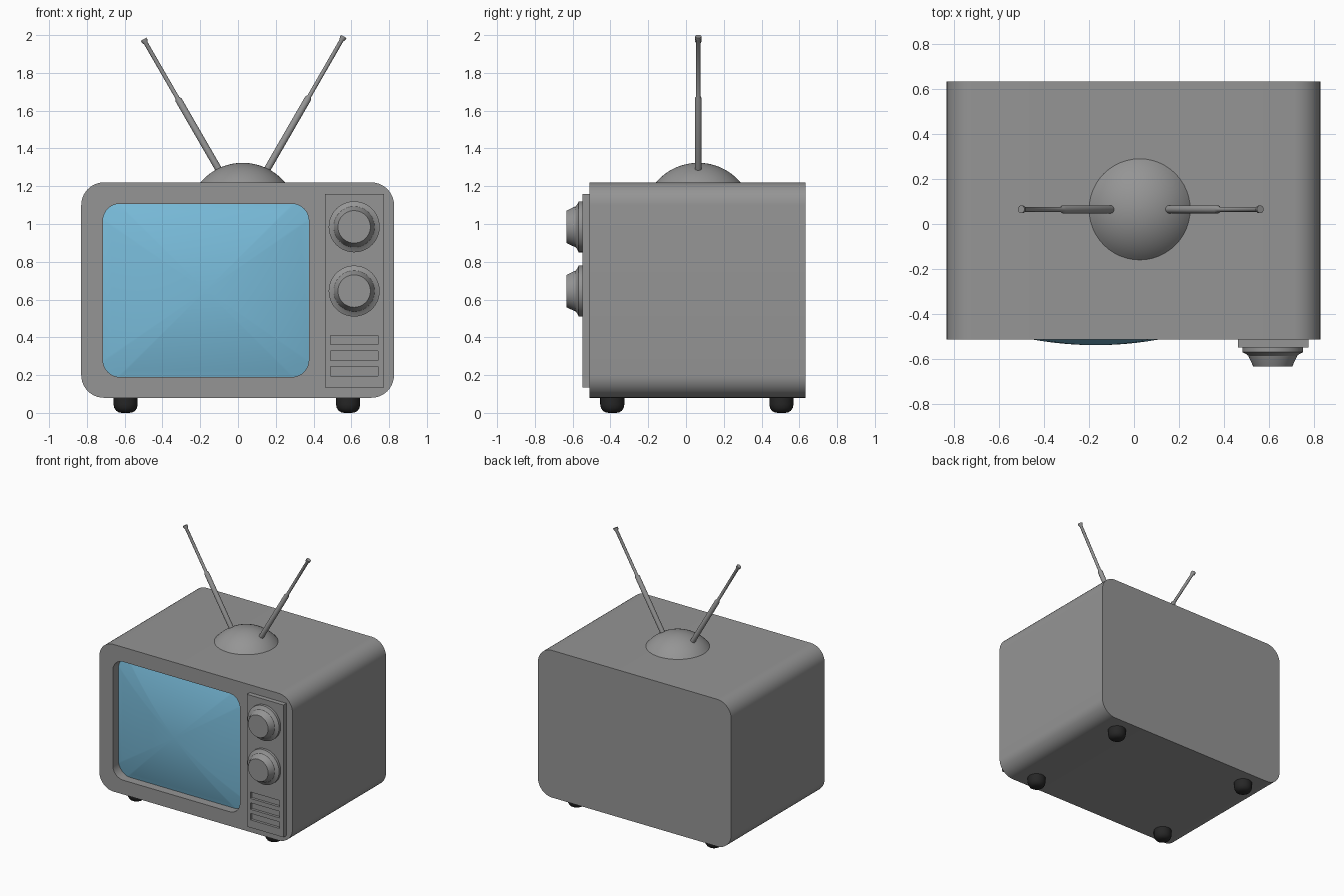
import bpy, bmesh, math
from mathutils import Vector

if "Cube" in bpy.data.objects:
    bpy.data.objects.remove(bpy.data.objects["Cube"])


def material(name, rgb):
    m = bpy.data.materials.new(name)
    m.diffuse_color = (*rgb, 1)
    m.use_nodes = True
    m.node_tree.nodes["Principled BSDF"].inputs["Base Color"].default_value = m.diffuse_color
    return m


GREY = material("casing grey", (0.30, 0.30, 0.30))
BLUE = material("screen blue", (0.19, 0.50, 0.70))
BLACK = material("rubber black", (0.02, 0.02, 0.02))


def make(name, bm, mat, smooth=True):
    bmesh.ops.recalc_face_normals(bm, faces=bm.faces)
    me = bpy.data.meshes.new(name)
    bm.to_mesh(me)
    bm.free()
    me.materials.append(mat)
    ob = bpy.data.objects.new(name, me)
    bpy.context.collection.objects.link(ob)
    if smooth:
        bpy.ops.object.select_all(action='DESELECT')
        ob.select_set(True)
        bpy.context.view_layer.objects.active = ob
        bpy.ops.object.shade_smooth_by_angle(angle=math.radians(32))
    return ob


def loft(name, loops, mat, cap_start=True, cap_end=True):
    """Skin a list of equally long point loops."""
    bm = bmesh.new()
    rows = [[bm.verts.new(p) for p in loop] for loop in loops]
    n = len(rows[0])
    for a, b in zip(rows, rows[1:]):
        for i in range(n):
            j = (i + 1) % n
            bm.faces.new((a[i], a[j], b[j], b[i]))
    if cap_start:
        bm.faces.new(rows[0])
    if cap_end:
        bm.faces.new(rows[-1])
    return make(name, bm, mat)


def rounded_rect(x0, x1, z0, z1, r, y, seg=10):
    pts = []
    corners = ((x1 - r, z1 - r), (x0 + r, z1 - r), (x0 + r, z0 + r), (x1 - r, z0 + r))
    for k, (cx, cz) in enumerate(corners):
        for i in range(seg + 1):
            a = math.pi / 2 * (k + i / seg)
            pts.append(Vector((cx + r * math.cos(a), y, cz + r * math.sin(a))))
    return pts


def turned(name, origin, axis, profile, mat, n=40):
    """Solid of revolution; profile holds (radius, distance along axis)."""
    q = Vector(axis).to_track_quat('Z', 'Y')
    loops = []
    for r, h in profile:
        loops.append([Vector(origin) + q @ Vector((r * math.cos(2 * math.pi * i / n),
                                                   r * math.sin(2 * math.pi * i / n), h))
                      for i in range(n)])
    return loft(name, loops, mat)


def box(name, lo, hi, mat):
    bm = bmesh.new()
    bmesh.ops.create_cube(bm, size=1)
    for v in bm.verts:
        v.co = [(a + b) / 2 + c * (b - a) for a, b, c in zip(lo, hi, v.co)]
    return make(name, bm, mat, smooth=False)


# Casing with a recessed screen opening
outer = (-0.83, 0.826, 0.08, 1.22, 0.12)
opening = (-0.715, 0.375, 0.19, 1.107, 0.09)
loft("casing", [rounded_rect(*outer, 0.632), rounded_rect(*outer, -0.512),
                rounded_rect(*opening, -0.512), rounded_rect(*opening, -0.36)], GREY)

# Bulging screen glass
centre = Vector((-0.17, 0, 0.6485))
edge = rounded_rect(*opening, 0)
rings = []
for k in range(13):
    s = max(1 - k / 12, 0.01)
    ring = []
    for p in edge:
        d = (p - centre) * s
        ring.append(Vector((centre.x + d.x, -0.537 + 0.22 * d.length_squared, centre.z + d.z)))
    rings.append(ring)
loft("screen", rings, BLUE, cap_start=False)

# Control panel with three sunken vents
panel = box("control_panel", (0.46, -0.548, 0.135), (0.773, -0.50, 1.16), GREY)
for i, z in enumerate((0.22, 0.302, 0.386)):
    cutter = box(f"vent_cutter_{i + 1}", (0.49, -0.60, z - 0.025), (0.74, -0.528, z + 0.025), GREY)
    cutter.hide_render = True
    cutter.hide_viewport = False
    cutter.display_type = 'WIRE'
    mod = panel.modifiers.new("vent", 'BOOLEAN')
    mod.object = cutter
    mod.operation = 'DIFFERENCE'
    mod.solver = 'EXACT'

# Tuning knobs
knob = [(0.135, -0.01), (0.135, 0.022), (0.122, 0.028), (0.108, 0.038),
        (0.106, 0.044), (0.086, 0.086)]
for i, z in enumerate((0.985, 0.645)):
    turned(f"knob_{i + 1}", (0.615, -0.546, z), (0, -1, 0), knob, GREY)

# Antenna dome: a spherical cap
R = 0.2936
top = math.asin(0.225 / R)
cap = []
for k in range(13):
    a = top * max(1 - k / 12, 0.01)
    cap.append((R * math.sin(a), R * (math.cos(a) - math.cos(top))))
turned("antenna_dome", (0.025, 0.065, 1.219), (0, 0, 1), cap, GREY, 48)

# Telescopic antennas
for side, base, tip in (("left", (-0.10, 1.285), (-0.5, 1.978)),
                        ("right", (0.152, 1.285), (0.56, 1.993))):
    a, b = Vector((base[0], 0.065, base[1])), Vector((tip[0], 0.065, tip[1]))
    L = (b - a).length
    J = L * 0.535
    rod = [(0.018, 0), (0.018, J), (0.011, J + 0.015), (0.011, L - 0.025),
           (0.017, L - 0.012), (0.017, L)]
    turned(f"antenna_{side}", a, b - a, rod, GREY, 20)

# Rounded feet
foot = [(0.064, 0.09), (0.064, 0.045), (0.06, 0.026), (0.05, 0.011), (0.036, 0.003), (0.02, 0)]
for fx, x in (("left", -0.595), ("right", 0.583)):
    for fy, y in (("front", -0.39), ("back", 0.505)):
        turned(f"{fy}_{fx}_foot", (x, y, 0), (0, 0, 1), foot, BLACK, 24)
